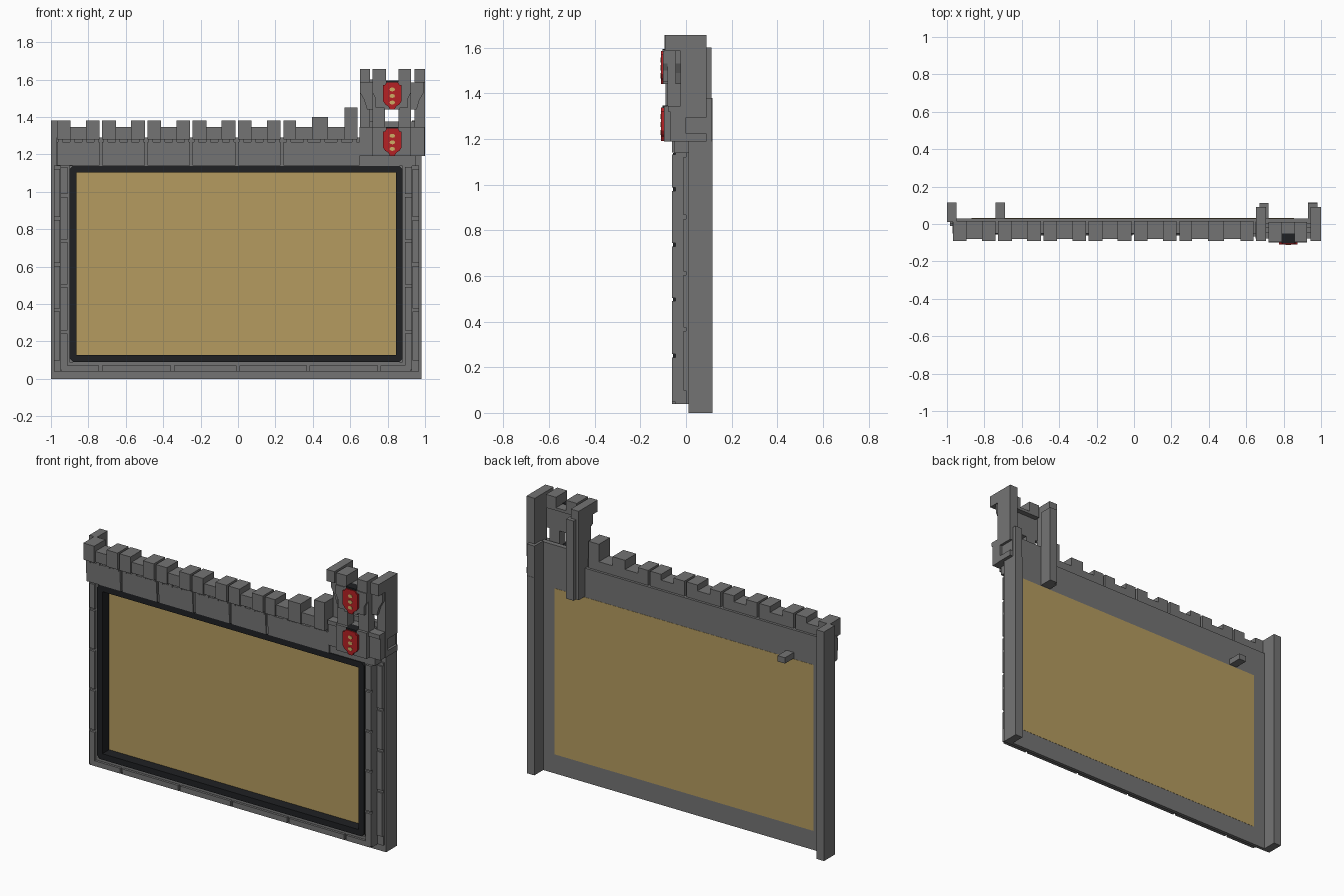
import bpy, bmesh, math


def material(name, rgb):
    m = bpy.data.materials.new(name)
    m.diffuse_color = (*rgb, 1)
    return m


STONE = material("stone_grey", (0.175, 0.175, 0.175))
BLACK = material("frame_black", (0.014, 0.015, 0.017))
TAN = material("panel_tan", (0.46, 0.33, 0.115))
RED = material("banner_red", (0.47, 0.015, 0.018))
GOLD = material("emblem_gold", (0.62, 0.42, 0.13))


def make(name, mat, boxes=(), prisms=()):
    """One object from boxes (x0,x1,y0,y1,z0,z1) and prisms ((x,z) outline, y0, y1)."""
    bm = bmesh.new()
    shapes = [([(b[0], b[4]), (b[1], b[4]), (b[1], b[5]), (b[0], b[5])], b[2], b[3]) for b in boxes]
    for outline, y0, y1 in shapes + list(prisms):
        f = [bm.verts.new((x, y0, z)) for x, z in outline]
        k = [bm.verts.new((x, y1, z)) for x, z in outline]
        bm.faces.new(f)
        bm.faces.new(k[::-1])
        for i in range(len(f)):
            j = (i + 1) % len(f)
            bm.faces.new((f[j], f[i], k[i], k[j]))
    bmesh.ops.recalc_face_normals(bm, faces=bm.faces)
    me = bpy.data.meshes.new(name)
    bm.to_mesh(me)
    bm.free()
    me.materials.append(mat)
    ob = bpy.data.objects.new(name, me)
    bpy.context.collection.objects.link(ob)
    return ob


def spans(cuts, gap):
    """Intervals between successive cuts, separated by a gap."""
    return [(a + gap / 2, b - gap / 2) for a, b in zip(cuts, cuts[1:])]


# Back slab, rear pillars and small rear block
make("back_wall", STONE, [(-0.98, 0.96, 0.01, 0.03, 0, 1.29)])
make("rear_pillars", STONE, [(-1, -0.95, 0.012, 0.115, 0, 1.38),
                             (0.93, 0.98, 0.01, 0.115, 0, 1.19)])
make("rear_block", STONE, [(-0.74, -0.69, 0.03, 0.115, 1.12, 1.155)])

# Tan panel, visible from both sides
make("tan_panel", TAN, [(-0.87, 0.855, 0.007, 0.0312, 0.115, 1.115)])

# Black frame with chamfered corners
X0, X1, Z0, Z1, T, C = -0.9, 0.88, 0.09, 1.138, 0.036, 0.018
make("panel_frame", BLACK,
     [(X0, X0 + T, -0.057, 0.012, Z0 + T, Z1 - T), (X1 - T, X1, -0.057, 0.012, Z0 + T, Z1 - T)],
     [([(X0, Z0 + T), (X0, Z0 + C), (X0 + C, Z0), (X1 - C, Z0), (X1, Z0 + C), (X1, Z0 + T)], -0.057, 0.012),
      ([(X0, Z1 - T), (X0, Z1 - C), (X0 + C, Z1), (X1 - C, Z1), (X1, Z1 - C), (X1, Z1 - T)], -0.057, 0.012)])

# Surround behind the stones
make("surround", STONE, [
    (-0.95, X0, -0.047, 0.012, 0.04, 1.14), (X1, 0.93, -0.047, 0.012, 0.04, 1.14),
    (X0, X1, -0.047, 0.012, 0.04, Z0), (-0.97, 0.65, -0.052, 0.012, Z1, 1.29),
    (0.65, 0.95, -0.052, 0.012, Z1, 1.19),
    (-0.985, -0.95, 0, 0.012, 0.04, 1.14), (0.93, 0.968, 0, 0.012, 0.04, 1.14)])

# Facing stones: two columns each side and one bottom course
stones = []
for a, b in spans([0.04, 0.25, 0.497, 0.737, 0.98, 1.14], 0.014):
    stones += [(-0.948, -0.912, -0.061, -0.046, a, b), (0.892, 0.93, -0.061, -0.046, a, b)]
for a, b in spans([0.09, 0.367, 0.612, 0.858, 1.13], 0.016):
    stones += [(-0.985, -0.952, -0.01, 0.001, a, b), (0.932, 0.968, -0.01, 0.001, a, b)]
for a, b in spans([-0.95, -0.735, -0.35, 0, 0.375, 0.755, 0.93], 0.014):
    stones.append((a, b, -0.061, -0.046, 0.04, 0.072))
make("facing_stones", STONE, stones)

# Battlement blocks: lower course, small corbels, parapet and two teeth each
joints = [-0.975] + [-0.733 + 0.242 * i for i in range(5)]
course, parapet = [], []
for a, b in spans(joints, 0.014):
    course += [(a, b, -0.061, -0.05, 1.14, 1.19), (a, b, -0.066, -0.05, 1.192, 1.265)]
    course += [(a + (b - a) * t - 0.012, a + (b - a) * t + 0.012, -0.07, -0.05, 1.26, 1.285)
               for t in (0.08, 0.36, 0.64, 0.92)]
    parapet.append((a, b, -0.08, 0.015, 1.28, 1.345))
    parapet += [(a, a + 0.073, -0.09, 0.015, 1.28, 1.38), (b - 0.073, b, -0.09, 0.015, 1.28, 1.38)]
a = joints[-1] + 0.007
course += [(a, 0.65, -0.061, -0.05, 1.14, 1.19), (a, 0.65, -0.066, -0.05, 1.192, 1.265)]
course += [(x, x + 0.024, -0.07, -0.05, 1.26, 1.285) for x in (0.26, 0.35, 0.44, 0.53, 0.61)]
# Last block climbs towards the tower
parapet += [(a, 0.64, -0.08, 0.015, 1.28, 1.345), (a, 0.31, -0.09, 0.015, 1.28, 1.38),
            (0.395, 0.48, -0.09, 0.015, 1.28, 1.40), (0.57, 0.64, -0.09, 0.015, 1.28, 1.45)]
make("battlement_course", STONE, course)
make("battlement_parapet", STONE, parapet)

# Tower base
make("tower_base", STONE, [
    (0.65, 0.998, -0.07, 0.0, 1.19, 1.335), (0.72, 0.925, -0.097, 0.0, 1.19, 1.345),
    (0.70, 0.95, 0.0, 0.03, 1.19, 1.375), (0.65, 0.998, -0.078, -0.02, 1.32, 1.345)])

# Rear corner posts of the tower, right one notched on its side
make("tower_posts", STONE, [
    (0.652, 0.705, -0.025, 0.09, 1.12, 1.655), (0.67, 0.72, 0.03, 0.112, 1.12, 1.6),
    (0.945, 1.0, -0.025, 0.09, 1.295, 1.655), (0.945, 0.985, -0.025, 0.09, 1.225, 1.295),
    (0.945, 1.0, -0.025, 0.09, 1.19, 1.225), (0.985, 1.0, -0.025, 0.0, 1.225, 1.295),
    (0.93, 0.98, 0.03, 0.113, 1.19, 1.38)])

# Tower front: stepped brackets beside an open window, with a crenellated head
mid = 0.8225


def mirrored(outline):
    return [outline, [(2 * mid - x, z) for x, z in outline]]


prisms = []
for o in mirrored([(0.72, 1.345), (0.787, 1.345), (0.787, 1.44), (0.787, 1.59), (0.72, 1.59)]):
    prisms.append((o, -0.08, -0.02))
for o in mirrored([(0.735, 1.45), (0.787, 1.45), (0.787, 1.585), (0.72, 1.585), (0.72, 1.53), (0.735, 1.5)]):
    prisms.append((o, -0.1, -0.07))
for o in mirrored([(0.652, 1.585), (0.652, 1.53), (0.675, 1.49), (0.69, 1.44), (0.722, 1.44), (0.722, 1.585)]):
    prisms.append((o, -0.045, -0.02))
make("tower_front", STONE, [
    (0.78, 0.865, -0.1, -0.02, 1.44, 1.59),
    (0.72, 0.925, -0.095, 0.012, 1.575, 1.592),
    (0.72, 0.79, -0.095, 0.012, 1.59, 1.655), (0.858, 0.925, -0.095, 0.012, 1.59, 1.655)], prisms)
make("tower_corner_merlons", STONE, [(0.652, 0.705, -0.09, -0.02, 1.585, 1.655),
                                     (0.945, 1.0, -0.09, -0.02, 1.585, 1.655)])

# Two shield banners with gold emblems and black top bars
cx = 0.825
for name, top, back in (("upper", 1.585, -0.099), ("lower", 1.337, -0.096)):
    half = [(0.03, 0), (0.04, -0.015), (0.05, -0.015), (0.05, -0.1), (0.038, -0.118), (0.022, -0.128), (0.012, -0.145)]
    outline = [(cx + x, top + z) for x, z in half] + [(cx - x, top + z) for x, z in half[::-1]]
    make(name + "_banner", RED, prisms=[(outline, -0.11, back)])
    dots = []
    for dz in (-0.038, -0.073, -0.108):
        dots.append(([(cx + 0.015 * math.cos(t * math.pi / 4), top + dz + 0.011 * math.sin(t * math.pi / 4))
                      for t in range(8)], -0.112, -0.109))
    make(name + "_emblems", GOLD, prisms=dots)
    make(name + "_banner_bar", BLACK, [(cx - 0.034, cx + 0.034, -0.104, -0.05, top - 0.002, top + 0.01)])
